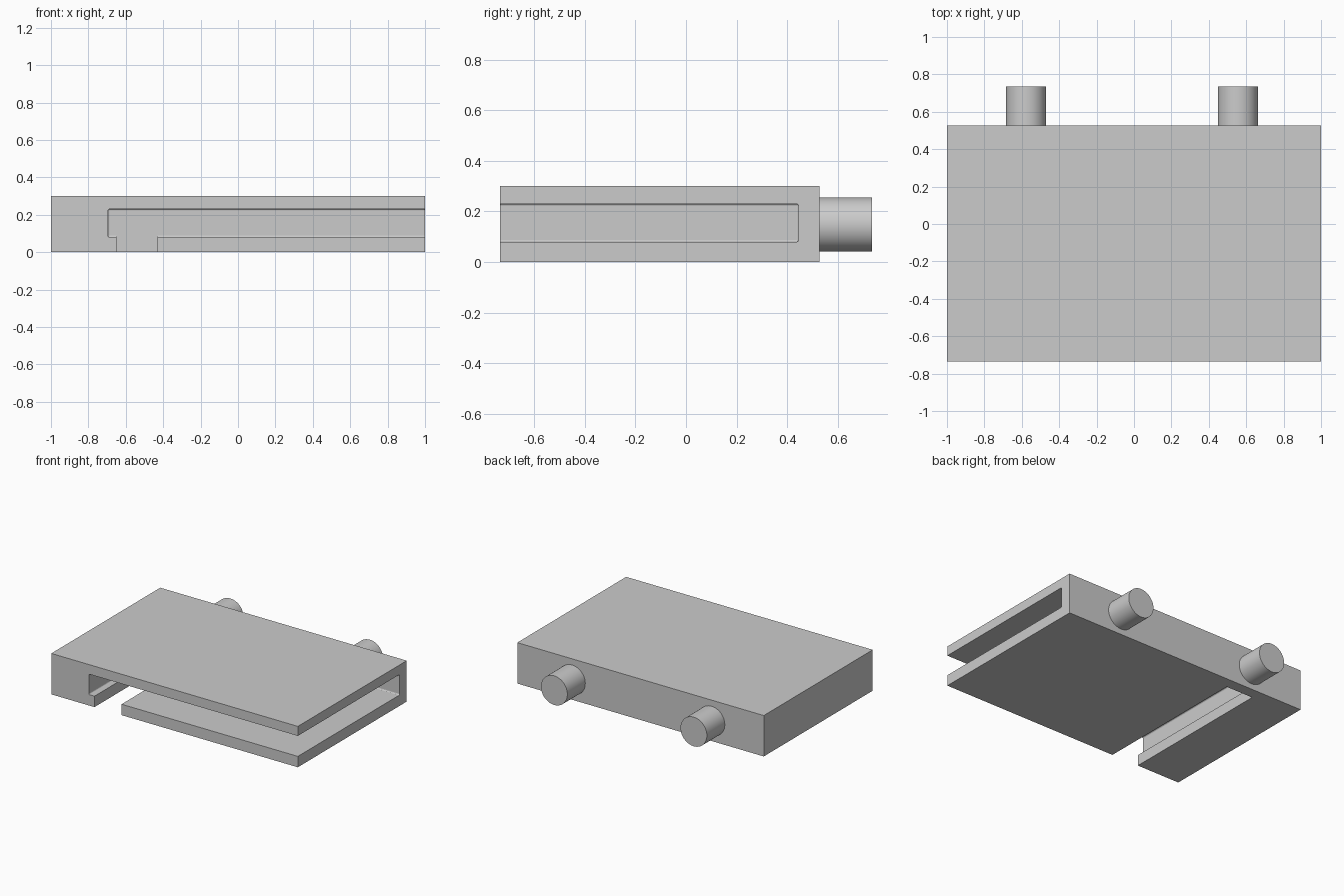
import bpy, bmesh, math
from mathutils import Vector

cube = bpy.data.objects.get("Cube")
if cube:
    bpy.data.objects.remove(cube, do_unlink=True)

# Single plain grey
grey = bpy.data.materials.new("light_grey")
grey.use_nodes = True
colour = (0.6, 0.6, 0.6, 1)
grey.diffuse_color = colour
grey.node_tree.nodes["Principled BSDF"].inputs["Base Color"].default_value = colour

FRONT, BACK, TIP = -0.735, 0.527, 0.735
HEIGHT, POCKET_BACK, PIN_R = 0.30, 0.445, 0.107


def add_box(name, low, high, round_edges=0):
    """Box between two corners, optionally with softened edges."""
    low, high = Vector(low), Vector(high)
    bm = bmesh.new()
    bmesh.ops.create_cube(bm, size=1)
    for v in bm.verts:
        v.co = (low + high) / 2 + v.co * (high - low)
    if round_edges:
        bmesh.ops.bevel(bm, geom=bm.edges[:], offset=round_edges,
                        segments=3, profile=0.5, affect='EDGES')
    mesh = bpy.data.meshes.new(name)
    bm.to_mesh(mesh)
    bm.free()
    mesh.materials.append(grey)
    obj = bpy.data.objects.new(name, mesh)
    bpy.context.collection.objects.link(obj)
    return obj


def activate(obj):
    bpy.ops.object.select_all(action='DESELECT')
    obj.select_set(True)
    bpy.context.view_layer.objects.active = obj


def cut(target, cutter):
    """Subtract the cutter and throw it away."""
    cutter.hide_render = True
    mod = target.modifiers.new("cut", 'BOOLEAN')
    mod.operation, mod.solver, mod.object = 'DIFFERENCE', 'EXACT', cutter
    activate(target)
    bpy.ops.object.modifier_apply(modifier=mod.name)
    bpy.data.objects.remove(cutter, do_unlink=True)


# Slab with a pocket open to the front and one side
body = add_box("body", (-1, FRONT, 0), (1, BACK, HEIGHT))
cut(body, add_box("pocket_cutter", (-0.695, -1, 0.08),
                  (1.2, POCKET_BACK, 0.23), 0.008))
# Slot through the floor of the pocket
cut(body, add_box("slot_cutter", (-0.65, -1, -0.1),
                  (-0.43, POCKET_BACK, 0.1)))

# Two round pegs on the back
for side, x in (("right", -0.577), ("left", 0.555)):
    bpy.ops.mesh.primitive_cylinder_add(
        vertices=48, radius=PIN_R, depth=TIP - BACK,
        location=(x, (BACK + TIP) / 2, 0.148), rotation=(math.pi / 2, 0, 0))
    peg = bpy.context.object
    peg.name = side + "_peg"
    peg.data.materials.append(grey)
    bpy.ops.object.shade_smooth_by_angle(angle=math.radians(30))
